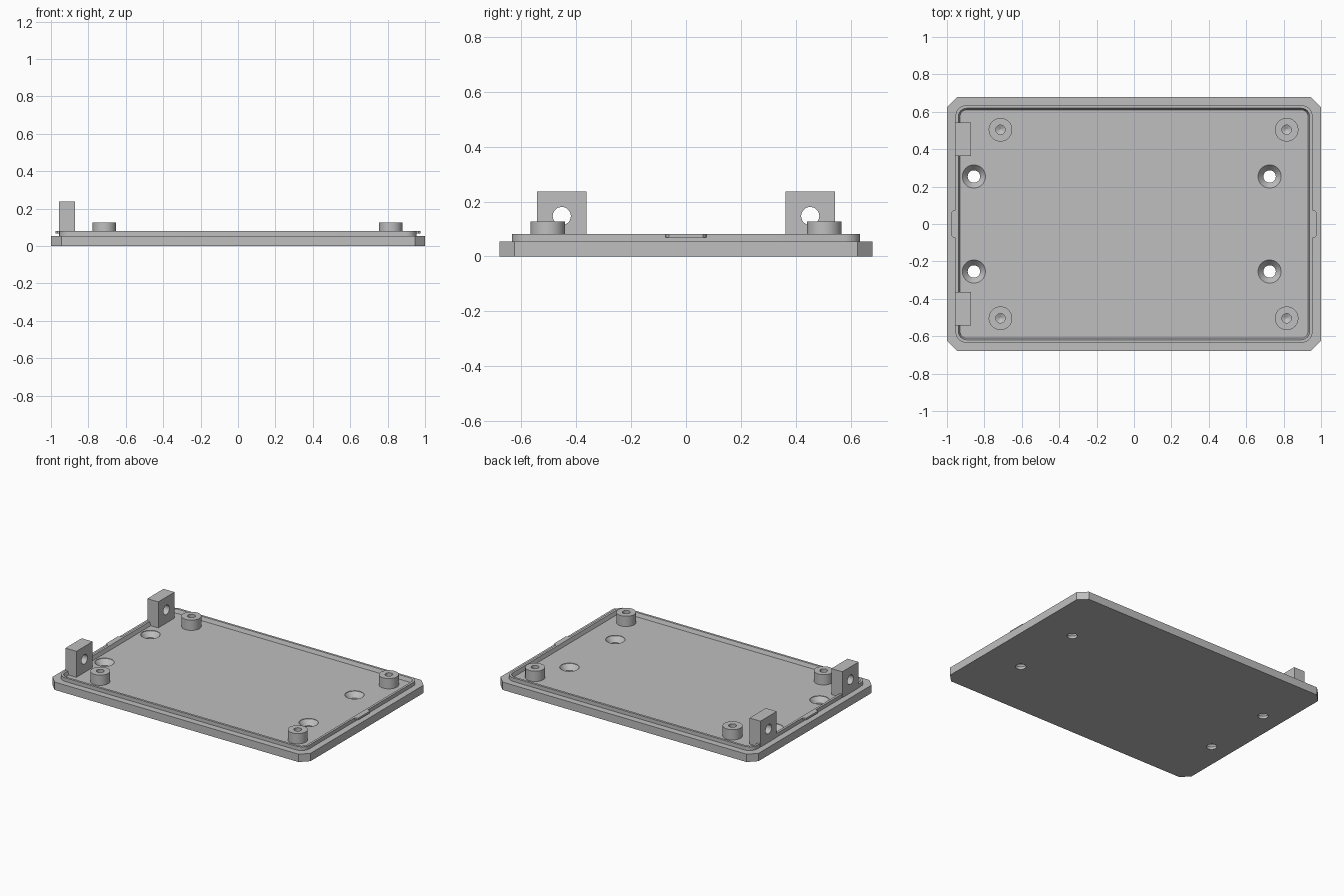
import bpy
import bmesh
from math import cos, sin, pi, radians
from mathutils import Matrix

if "Cube" in bpy.data.objects:
    bpy.data.objects.remove(bpy.data.objects["Cube"])

grey = bpy.data.materials.new("light_grey")
grey.use_nodes = True
colour = (0.52, 0.52, 0.52, 1)
grey.diffuse_color = colour
grey.node_tree.nodes["Principled BSDF"].inputs["Base Color"].default_value = colour

PLATE_TOP = 0.055
LIP_TOP = 0.081


def finish(name, bm, smooth=False):
    """Turn a bmesh into a named, coloured object."""
    bmesh.ops.recalc_face_normals(bm, faces=bm.faces)
    mesh = bpy.data.meshes.new(name)
    bm.to_mesh(mesh)
    bm.free()
    mesh.materials.append(grey)
    obj = bpy.data.objects.new(name, mesh)
    bpy.context.collection.objects.link(obj)
    if smooth:
        smooth_sides(obj)
    return obj


def activate(obj):
    bpy.ops.object.select_all(action="DESELECT")
    obj.select_set(True)
    bpy.context.view_layer.objects.active = obj


def smooth_sides(obj):
    activate(obj)
    bpy.ops.object.shade_smooth_by_angle(angle=radians(25))


def bridge(bm, lower, upper):
    n = len(lower)
    for i in range(n):
        j = (i + 1) % n
        bm.faces.new((lower[i], lower[j], upper[j], upper[i]))


def prism(name, outline, z0, z1):
    bm = bmesh.new()
    lower, upper = ([bm.verts.new((x, y, z)) for x, y in outline] for z in (z0, z1))
    bm.faces.new(lower)
    bm.faces.new(upper)
    bridge(bm, lower, upper)
    return finish(name, bm)


def lathe(name, profile, location, turn=Matrix(), steps=40):
    """Revolve (radius, height) points; both ends are closed."""
    bm = bmesh.new()
    rings = [[bm.verts.new((r * cos(2 * pi * i / steps), r * sin(2 * pi * i / steps), z))
              for i in range(steps)] for r, z in profile]
    for a, b in zip(rings, rings[1:]):
        bridge(bm, a, b)
    bm.faces.new(rings[0])
    bm.faces.new(rings[-1])
    bm.transform(Matrix.Translation(location) @ turn)
    return finish(name, bm, True)


def cut(target, cutter):
    """Subtract the cutter and throw it away."""
    mod = target.modifiers.new("cut", "BOOLEAN")
    mod.operation = "DIFFERENCE"
    mod.solver = "EXACT"
    mod.object = cutter
    activate(target)
    bpy.ops.object.modifier_apply(modifier=mod.name)
    bpy.data.objects.remove(cutter)


def rounded_rect(hx, hy, r, steps=8):
    points = []
    for q, (sx, sy) in enumerate(((1, 1), (-1, 1), (-1, -1), (1, -1))):
        for k in range(steps + 1):
            a = (q + k / steps) * pi / 2
            points.append((sx * (hx - r) + r * cos(a), sy * (hy - r) + r * sin(a)))
    return points


# Base plate with clipped corners and four countersunk screw holes
HX, HY, CLIP = 1.0, 0.68, 0.055
plate = prism("base_plate", rounded_rect(HX, HY, CLIP, 1), 0, PLATE_TOP)
for x in (-0.856, 0.725):
    for y in (-0.254, 0.254):
        cut(plate, lathe("hole_cutter", [(0.033, -0.02), (0.033, 0.018), (0.062, 0.052),
                                         (0.062, 0.1)], (x, y, 0)))
smooth_sides(plate)

# Thin raised lip with a slightly sloped inner wall
bm = bmesh.new()
loops = [[bm.verts.new((x, y, z)) for x, y in rounded_rect(0.955 - inset, 0.635 - inset, 0.06 - inset)]
         for inset, z in ((0, PLATE_TOP), (0, LIP_TOP), (0.016, LIP_TOP), (0.025, PLATE_TOP))]
for i in range(len(loops)):
    bridge(bm, loops[i], loops[(i + 1) % len(loops)])
finish("rim_lip", bm, True)

# Snap tabs at both ends
for side, name in ((1, "left"), (-1, "right")):
    tab = [(0.95, -0.075), (0.965, -0.073), (0.977, -0.062),
           (0.977, 0.062), (0.965, 0.073), (0.95, 0.075)]
    prism(name + "_snap_tab", [(side * x, y) for x, y in tab], 0.068, LIP_TOP)

# Standoff posts with blind pilot holes
for x in (-0.714, 0.816):
    for y in (-0.504, 0.504):
        lathe("standoff_post", [(0.063, PLATE_TOP), (0.063, 0.127), (0.025, 0.127),
                                (0.025, 0.07), (0.004, 0.06)], (x, y, 0))

# Upright mounting brackets, each drilled lengthwise
for side, name in ((-1, "front"), (1, "back")):
    corners = [(-0.957, 0.363), (-0.872, 0.363), (-0.872, 0.543), (-0.957, 0.543)]
    bracket = prism(name + "_bracket", [(x, side * y) for x, y in corners], PLATE_TOP, 0.237)
    cut(bracket, lathe("bore_cutter", [(0.033, -0.1), (0.033, 0.1)],
                       (-0.914, side * 0.453, 0.147), Matrix.Rotation(pi / 2, 4, "Y")))
    smooth_sides(bracket)
